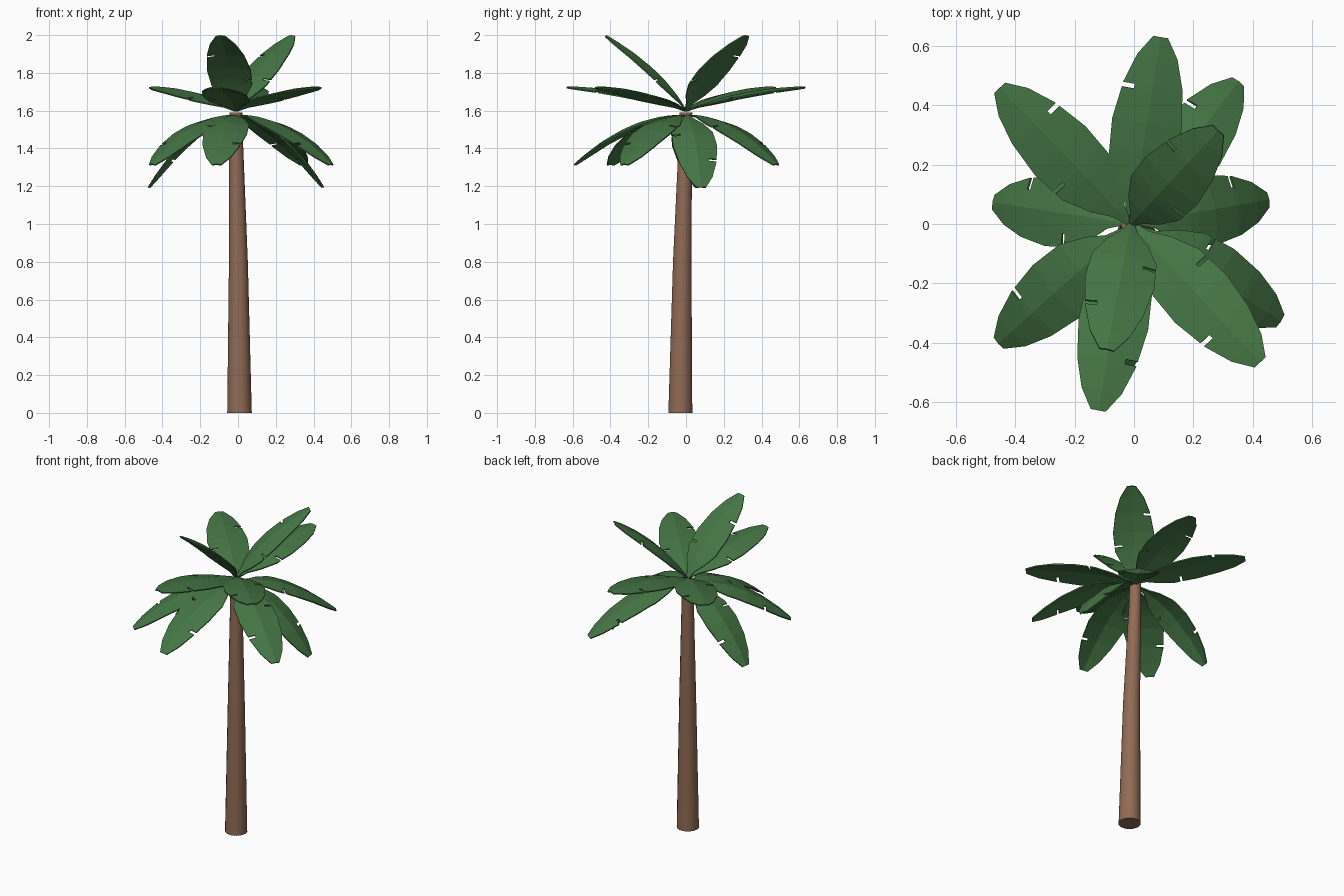
import bpy, bmesh, math
from mathutils import Vector

if "Cube" in bpy.data.objects:
    bpy.data.objects.remove(bpy.data.objects["Cube"])


def material(name, color):
    m = bpy.data.materials.new(name)
    m.diffuse_color = (*color, 1)
    m.use_nodes = True
    m.node_tree.nodes["Principled BSDF"].inputs["Base Color"].default_value = m.diffuse_color
    return m


BARK = material("bark", (0.28, 0.145, 0.09))
GREEN = material("leaf_green", (0.06, 0.18, 0.06))


def add_object(name, bm, mat):
    bmesh.ops.recalc_face_normals(bm, faces=bm.faces)
    mesh = bpy.data.meshes.new(name)
    bm.to_mesh(mesh)
    bm.free()
    mesh.materials.append(mat)
    ob = bpy.data.objects.new(name, mesh)
    bpy.context.collection.objects.link(ob)
    return ob


# Trunk: tapered, slightly leaning
SIDES = 14
bm = bmesh.new()
rings = []
for x, y, z, r in [(0.008, -0.03, 0, 0.065), (0.002, -0.02, 0.8, 0.05),
                   (-0.01, -0.003, 1.45, 0.036), (-0.01, 0, 1.59, 0.034)]:
    rings.append([bm.verts.new((x + r * math.cos(a), y + r * math.sin(a), z))
                  for a in (2 * math.pi * i / SIDES for i in range(SIDES))])
for lo, hi in zip(rings, rings[1:]):
    for i in range(SIDES):
        j = (i + 1) % SIDES
        bm.faces.new((lo[i], lo[j], hi[j], hi[i]))
bm.faces.new(rings[0])
bm.faces.new(rings[-1])
trunk = add_object("trunk", bm, BARK)
bpy.context.view_layer.objects.active = trunk
trunk.select_set(True)
bpy.ops.object.shade_smooth_by_angle(angle=math.radians(35))

# Leaf outline: position along the midrib -> half width
OUTLINE = [(0, 0.010), (0.1, 0.028), (0.2, 0.07), (0.35, 0.110), (0.55, 0.118),
           (0.75, 0.100), (0.9, 0.068), (1, 0.025)]
SLITS = {1: (0.40, 0.42), -1: (0.72, 0.745)}


def half_width(t):
    for (a, wa), (b, wb) in zip(OUTLINE, OUTLINE[1:]):
        if t <= b:
            return wa + (wb - wa) * (t - a) / (b - a)
    return OUTLINE[-1][1]


def leaf(name, angle, curve, flip):
    """Gently folded leaf along a (radius, height) arc, with a torn slit on each edge."""
    p0, p1, p2 = (Vector(p) for p in curve)
    a = math.radians(angle)
    out, side = Vector((math.cos(a), math.sin(a), 0)), Vector((-math.sin(a), math.cos(a), 0))
    ts = sorted({t for t, _ in OUTLINE} | {t for s in SLITS.values() for t in s})
    cols = (-1, -0.6, 0, 0.6, 1)
    bm = bmesh.new()
    rows = []
    for t in ts:
        p = p0 * (1 - t) ** 2 + p1 * 2 * t * (1 - t) + p2 * t * t
        d = ((p1 - p0) * (1 - t) + (p2 - p1) * t).normalized()
        w = half_width(t)
        row = []
        for c in cols:
            drop = 0.17 * w * abs(c)
            r, z = p.x + d.y * drop, p.y - d.x * drop
            row.append(bm.verts.new(out * r + side * (c * w) + Vector((-0.01, 0, z))))
        rows.append(row)
    for k in range(len(ts) - 1):
        for c in range(4):
            edge = {0: -1, 3: 1}.get(c, 0) * flip
            if edge and (ts[k], ts[k + 1]) == SLITS[edge]:
                continue
            bm.faces.new((rows[k][c], rows[k + 1][c], rows[k + 1][c + 1], rows[k][c + 1]))
    ob = add_object(name, bm, GREEN)
    mod = ob.modifiers.new("thickness", "SOLIDIFY")
    mod.thickness = 0.007
    mod.offset = 0


# Crown: drooping, steeply drooping, spreading and upright leaves
CROWN = {
    "lower_leaf": ([(0.03, 1.575), (0.32, 1.57), (0.60, 1.315)], (53, -33, -100, 222)),
    "hanging_leaf": ([(0.03, 1.575), (0.28, 1.51), (0.47, 1.195)], (10, 171)),
    "middle_leaf": ([(0.0, 1.60), (0.30, 1.72), (0.637, 1.725)], (81, -47, -100, 134)),
    "upper_leaf": ([(0.0, 1.60), (0.12, 1.82), (0.43, 1.997)], (47, -101)),
}
for name, (curve, angles) in CROWN.items():
    for i, angle in enumerate(angles):
        leaf(f"{name}_{i + 1}", angle, curve, 1 if i % 2 else -1)
